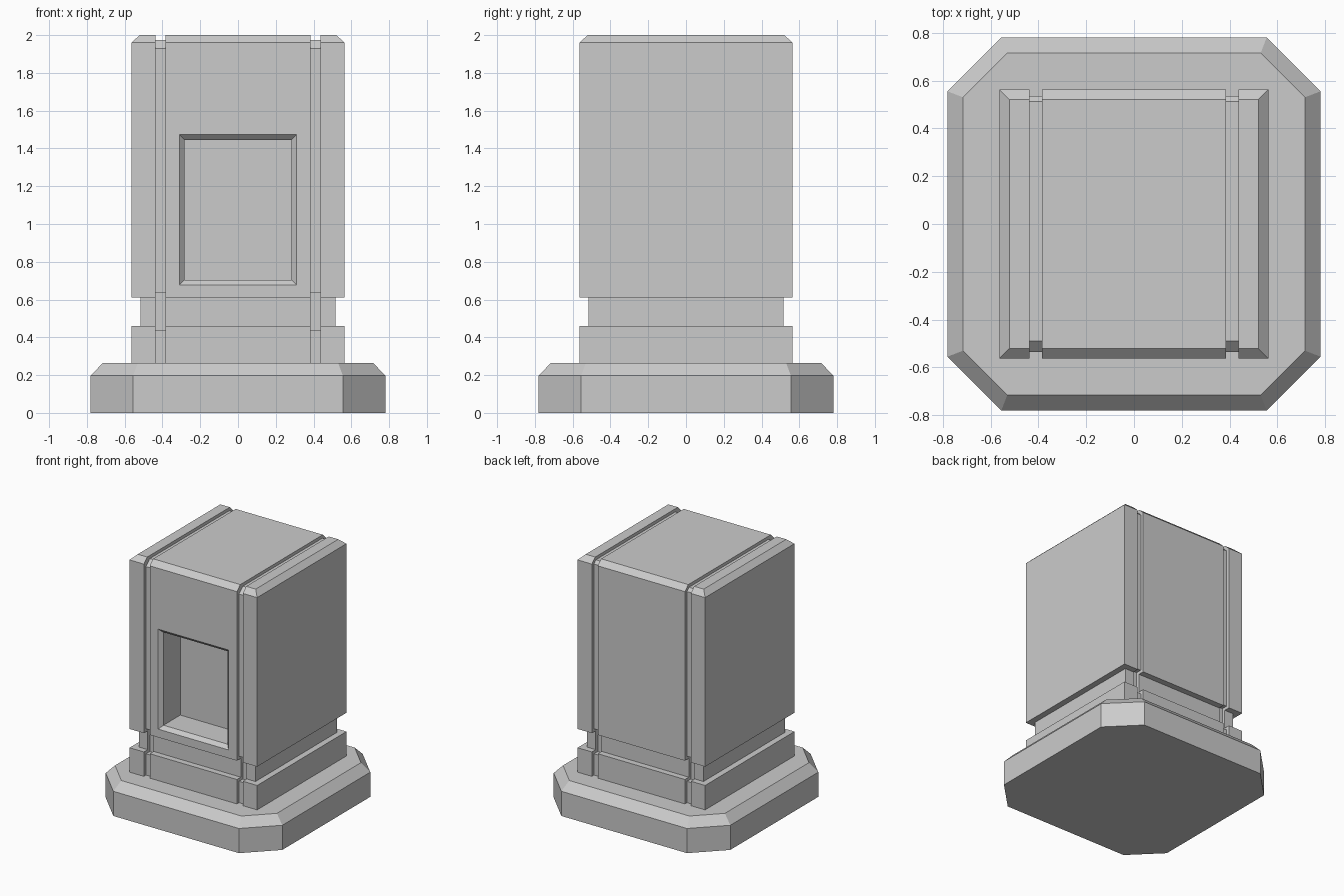
import bpy, bmesh

if "Cube" in bpy.data.objects:
    bpy.data.objects.remove(bpy.data.objects["Cube"])


def loft(name, rings):
    """Closed solid skinned through rings of matching point counts."""
    bm = bmesh.new()
    loops = [[bm.verts.new(p) for p in ring] for ring in rings]
    for a, b in zip(loops, loops[1:]):
        n = len(a)
        for i in range(n):
            j = (i + 1) % n
            bm.faces.new((a[i], a[j], b[j], b[i]))
    bm.faces.new(loops[0][::-1])
    bm.faces.new(loops[-1])
    bmesh.ops.recalc_face_normals(bm, faces=bm.faces[:])
    me = bpy.data.meshes.new(name)
    bm.to_mesh(me)
    bm.free()
    ob = bpy.data.objects.new(name, me)
    bpy.context.collection.objects.link(ob)
    return ob


def octagon(h, c, z):
    return [(h, -c, z), (h, c, z), (c, h, z), (-c, h, z),
            (-h, c, z), (-h, -c, z), (-c, -h, z), (c, -h, z)]


def square(h, z):
    return [(h, -h, z), (h, h, z), (-h, h, z), (-h, -h, z)]


def carve(target, cutter):
    cutter.hide_render = True
    mod = target.modifiers.new("carve", 'BOOLEAN')
    mod.operation = 'DIFFERENCE'
    mod.solver = 'EXACT'
    mod.object = cutter
    bpy.context.view_layer.objects.active = target
    bpy.ops.object.modifier_apply(modifier=mod.name)
    bpy.data.objects.remove(cutter, do_unlink=True)


# Octagonal base with sloped rim
loft("base", [octagon(.78, .555, 0), octagon(.78, .555, .197),
              octagon(.715, .53, .265)])

# Square pillar: plinth, recessed neck, tall block, chamfered top
W, N = .5635, .515
body = loft("pillar", [square(W, .265), square(W, .46), square(N, .46),
                       square(N, .61), square(W, .61), square(W, 1.96),
                       square(.521, 2.0)])

# Grooves over front, top and back that follow the pillar profile
D, M = .5365, .489
groove = [(-.7, .2), (-D, .2), (-D, .435), (-M, .435), (-M, .635), (-D, .635),
          (-D, 1.93), (-.489, 1.975), (.513, 1.975), (D, 1.95),
          (D, .635), (M, .635), (M, .435), (D, .435), (D, .2), (.7, .2),
          (.7, 2.1), (-.7, 2.1)]
for x0, x1 in ((-.437, -.385), (.385, .437)):
    carve(body, loft("groove_cutter", [[(x, y, z) for y, z in groove]
                                       for x in (x0, x1)]))


# Deep front niche with a bevelled edge
def panel(y, grow):
    w, h, zc = .283 + grow, .371 + grow, 1.075
    return [(-w, y, zc - h), (w, y, zc - h), (w, y, zc + h), (-w, y, zc + h)]


B = .028
carve(body, loft("niche_cutter", [panel(-W - .04, B + .04), panel(-W + B, 0),
                                  panel(-W + .24, 0)]))
